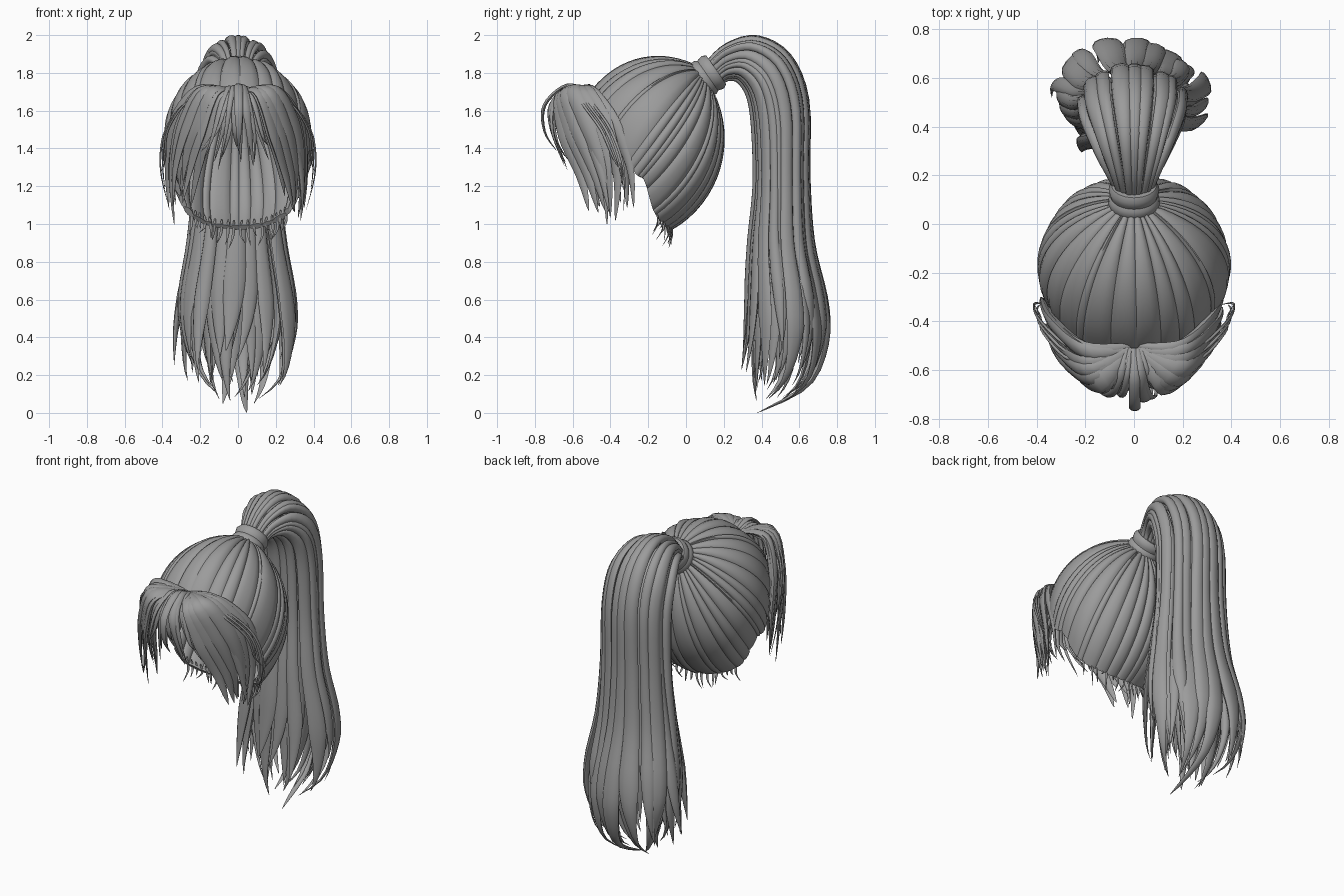
import bpy, bmesh, math, random
from mathutils import Vector as V

if "Cube" in bpy.data.objects:
    bpy.data.objects.remove(bpy.data.objects["Cube"])

random.seed(7)
R = random.uniform
GREY = bpy.data.materials.new("dark_grey_hair")
GREY.diffuse_color = (0.33, 0.33, 0.33, 1)
GREY.use_nodes = True
GREY.node_tree.nodes["Principled BSDF"].inputs["Base Color"].default_value = GREY.diffuse_color


def curve(keys, t):
    """Smooth curve through the keys, t from 0 to 1."""
    n = len(keys) - 1
    s = min(max(t, 0), 1) * n
    i = min(int(s), n - 1)
    f = s - i
    a, b, c, d = (V(keys[min(max(j, 0), n)]) for j in (i - 1, i, i + 1, i + 2))
    return b + (c - a) * (f / 2) + (a * 2 - b * 5 + c * 4 - d) * (f * f / 2) \
        + (b * 3 - a - c * 3 + d) * (f ** 3 / 2)


def strand(bm, pts, sides, thick, seg=10):
    """Closed lock: elliptical section, half-width vectors and half-thicknesses per ring."""
    rings = []
    for i, p in enumerate(pts):
        tan = pts[min(i + 1, len(pts) - 1)] - pts[max(i - 1, 0)]
        nrm = tan.cross(sides[i]).normalized() * thick[i]
        rings.append([bm.verts.new(p + sides[i] * math.cos(a) + nrm * math.sin(a))
                      for a in (2 * math.pi * k / seg for k in range(seg))])
    for r, q in zip(rings, rings[1:]):
        for k in range(seg):
            bm.faces.new((r[k], r[(k + 1) % seg], q[(k + 1) % seg], q[k]))
    bm.faces.new(rings[0][::-1])
    bm.faces.new(rings[-1])


def finish(bm, name):
    bmesh.ops.recalc_face_normals(bm, faces=bm.faces)
    me = bpy.data.meshes.new(name)
    bm.to_mesh(me)
    bm.free()
    me.materials.append(GREY)
    ob = bpy.data.objects.new(name, me)
    bpy.context.collection.objects.link(ob)
    bpy.ops.object.select_all(action='DESELECT')
    ob.select_set(True)
    bpy.context.view_layer.objects.active = ob
    bpy.ops.object.shade_smooth_by_angle(angle=math.radians(50))


def taper(f, start=0.7):
    return 1 if f < start else max(0.03, ((1 - f) / (1 - start)) ** 0.8)


# Scalp: locks run over an ellipsoid from the hairline to the tie
C, RAD = V((0, -0.175, 1.45)), V((0.36, 0.345, 0.395))
AX, E1, E2 = V((0, 0.82, 0.57)), V((1, 0, 0)), V((0, 0.57, -0.82))
HAIRLINE = [(0, -0.515, 1.67), (0.2, -0.475, 1.62), (0.31, -0.38, 1.5), (0.355, -0.28, 1.29),
            (0.335, -0.22, 1.23), (0.265, -0.17, 1.07), (0.15, -0.11, 1.0), (0, -0.08, 0.98)]


def hairline(u):
    p = curve(HAIRLINE, abs(u))
    return V((math.copysign(p.x, u), p.y, p.z))


def scalp(u, t):
    def unit(p):
        d = p - C
        return V((d.x / RAD.x, d.y / RAD.y, d.z / RAD.z))
    a = unit(V((0, 0.085, 1.765)) + (E1 * math.sin(math.pi * u) - E2 * math.cos(math.pi * u)) * 0.08)
    b = unit(hairline(u))
    d = a.normalized().slerp(b.normalized(), t)
    d *= 1 + (a.length - 1) * (1 - t) ** 3 + (b.length - 1) * t ** 3
    return C + V((d.x * RAD.x, d.y * RAD.y, d.z * RAD.z))


bm = bmesh.new()
N = 32
cuts = [-1 + 2 * (i + R(-0.36, 0.36)) / N for i in range(N)]
cuts.append(cuts[0] + 2)
for u0, u1 in zip(cuts, cuts[1:]):
    ts = [i / 16 for i in range(17)]
    wrap = lambda u: u + 2 if u < -1 else u - 2 if u > 1 else u
    lo, hi = [scalp(wrap(u0), t) for t in ts], [scalp(wrap(u1), t) for t in ts]
    mid = [scalp(wrap((u0 + u1) / 2), t) for t in ts]
    th = R(0.02, 0.03)
    strand(bm, mid, [(h - l) * 0.6 for l, h in zip(lo, hi)],
           [th * (0.6 + 0.4 * math.sin(math.pi * t)) for t in ts])
finish(bm, "scalp_hair")

# Hair tie: turned ring with two rolls
bm = bmesh.new()
prof = [(-0.06, 0.07), (-0.06, 0.092), (-0.035, 0.106), (-0.012, 0.104), (0, 0.096), (0.012, 0.1),
        (0.035, 0.104), (0.055, 0.092), (0.055, 0.07)]
rings = []
for k in range(32):
    a = 2 * math.pi * k / 32
    rings.append([bm.verts.new(V((0, 0.115, 1.785)) + AX * h + (E1 * math.cos(a) + E2 * math.sin(a)) * r)
                  for h, r in prof])
for k in range(32):
    p, q = rings[k], rings[(k + 1) % 32]
    for j in range(len(prof)):
        m = (j + 1) % len(prof)
        bm.faces.new((p[j], p[m], q[m], q[j]))
finish(bm, "hair_tie")

# Ponytail: outer and inner side profiles (y, z) with half widths
TAIL = [(0.12, 1.86), (0.22, 1.94), (0.38, 1.975), (0.54, 1.88), (0.63, 1.65), (0.635, 1.25),
        (0.66, 0.9), (0.73, 0.6), (0.745, 0.38), (0.66, 0.15), (0.40, 0.0)]
INNER = [(0.17, 1.73), (0.22, 1.77), (0.28, 1.76), (0.335, 1.67), (0.36, 1.5), (0.37, 1.2),
         (0.345, 0.9), (0.335, 0.6), (0.335, 0.38), (0.345, 0.18), (0.40, 0.02)]
WIDE = [0.07, 0.1, 0.15, 0.195, 0.205, 0.215, 0.25, 0.305, 0.305, 0.24, 0.05]
KEYS = [(*o, w) for o, w in zip(TAIL, WIDE)]
KEYS_IN = [(*i, w) for i, w in zip(INNER, WIDE)]


def tail(ang, rad, t):
    o, i = curve(KEYS, t), curve(KEYS_IN, t)
    p = i.lerp(o, 0.5 + 0.5 * rad * math.cos(ang))
    return V((p.z * rad * math.sin(ang) - 0.025 * t ** 3, p.x, p.y))


bm = bmesh.new()
for count, rad in ((20, 1.0), (19, 0.84), (10, 0.5)):
    for k in range(count):
        ang = 2 * math.pi * (k + R(-0.3, 0.3)) / count
        end = 1.0 if (k == 0 and rad == 1) else R(0.82, 0.975)
        d, wd, th = math.pi / count, R(0.42, 0.78), R(0.015, 0.028)
        drift = V((R(-0.08, 0.08), R(-0.07, 0.03), 0))
        rr = rad * R(0.9, 1.03)
        pts, sides, thick = [], [], []
        for i in range(37):
            f = i / 36
            t = f * end
            pts.append(tail(ang, rr, t) + drift * f ** 5)
            s = (tail(ang + d, rr, min(t, 0.88)) - tail(ang - d, rr, min(t, 0.88))) * wd
            sides.append(s * taper(f, 0.8))
            thick.append(th * taper(f, 0.8) * min(1, 0.5 + f * 3))
        strand(bm, pts, sides, thick)
finish(bm, "ponytail")


def lock(bm, keys, side, w, th, steps=20, start=0.55):
    """Tapering lock through a few points, half width w along side."""
    fs = [i / steps for i in range(steps + 1)]
    pts = [curve(keys, f) for f in fs]
    side = V(side).normalized()
    grow = [min(1, 0.3 + 2.5 * f) * taper(f, start) for f in fs]
    strand(bm, pts, [side * w * g for g in grow], [th * g for g in grow], 8)


# Side bangs: a fan between an inner front lock and an outer rear lock
FRONT = [(0.02, -0.54, 1.71), (0.12, -0.655, 1.69), (0.19, -0.63, 1.48), (0.24, -0.55, 1.29), (0.275, -0.50, 1.13)]
REAR = [(0.04, -0.52, 1.71), (0.2, -0.525, 1.71), (0.325, -0.42, 1.54), (0.365, -0.335, 1.28), (0.36, -0.32, 1.03)]
bm = bmesh.new()
for sx in (-1, 1):
    for layer, count in enumerate((6, 5)):
        for k in range(count):
            q = (k + R(-0.2, 0.2)) / (count - 1)
            tip = V((R(-0.03, 0.04), R(-0.06, 0.03), R(-0.06, 0.12)))
            keys = []
            for i, (a, b) in enumerate(zip(FRONT, REAR)):
                p = V(a).lerp(V(b), q) + tip * (i / 4) ** 2
                bulge = math.sin(math.pi * min(max(q, 0), 1)) * 0.035 * (i in (1, 2, 3))
                p += V((0.7, -0.7, 0.2)) * (bulge - 0.025 * layer)
                keys.append((p.x * sx, p.y, p.z))
            lock(bm, keys, (0.16 * sx, 0.25, 0.06), R(0.038, 0.056), R(0.015, 0.022), 20, 0.5)
finish(bm, "side_bangs")

# Centre fringe: arches forward and falls in thin locks
bm = bmesh.new()
for k in range(13):
    s = (k - 6) / 6 + R(-0.08, 0.08)
    r = R(0.0, 0.09) + 0.06 * abs(s)
    x = s * 0.15
    lock(bm, [(s * 0.03, -0.51, 1.71), (x * 0.35, -0.635 + r * 0.4, 1.735 - r * 0.2),
              (x * 0.6, -0.755 + r, 1.63), (x * 0.9, -0.755 + r, 1.48 + R(-0.02, 0.02)),
              (x * 1.2 + R(-0.04, 0.04), -0.69 + r, 1.34 + R(-0.06, 0.08))],
         (1, s * 0.8, 0), R(0.014, 0.028), R(0.008, 0.014))
finish(bm, "centre_fringe")

# Stray hairs beside the face
bm = bmesh.new()
for sx in (-1, 1):
    for k in range(3):
        o = 0.025 * k
        lock(bm, [(0.04 * sx, -0.52, 1.71), (0.25 * sx, -0.56 + o, 1.66), ((0.37 + o / 4) * sx, -0.45 + o, 1.5),
                  ((0.385 + o / 2) * sx, -0.38 + o, 1.34 - o), ((0.41 - o) * sx, -0.33, 1.27 - 4 * o)],
             (0.3 * sx, 0.8, 0), 0.009, 0.006)
finish(bm, "stray_hairs")

# Nape wisps: fine short hairs under the back hairline
bm = bmesh.new()
for k in range(18):
    u = (0.74 + 0.26 * (k % 9) / 9) * (1 if k < 9 else -1)
    p = hairline(u)
    n = R(0.04, 0.12)
    lock(bm, [p + V((0, 0, 0.04)), p + V((R(-0.01, 0.01), 0.01, -n * 0.4)),
              p + V((R(-0.03, 0.03), R(-0.03, 0.03), -n))], (1, 0.2, 0), 0.009, 0.005, 8, 0.3)
finish(bm, "nape_wisps")
